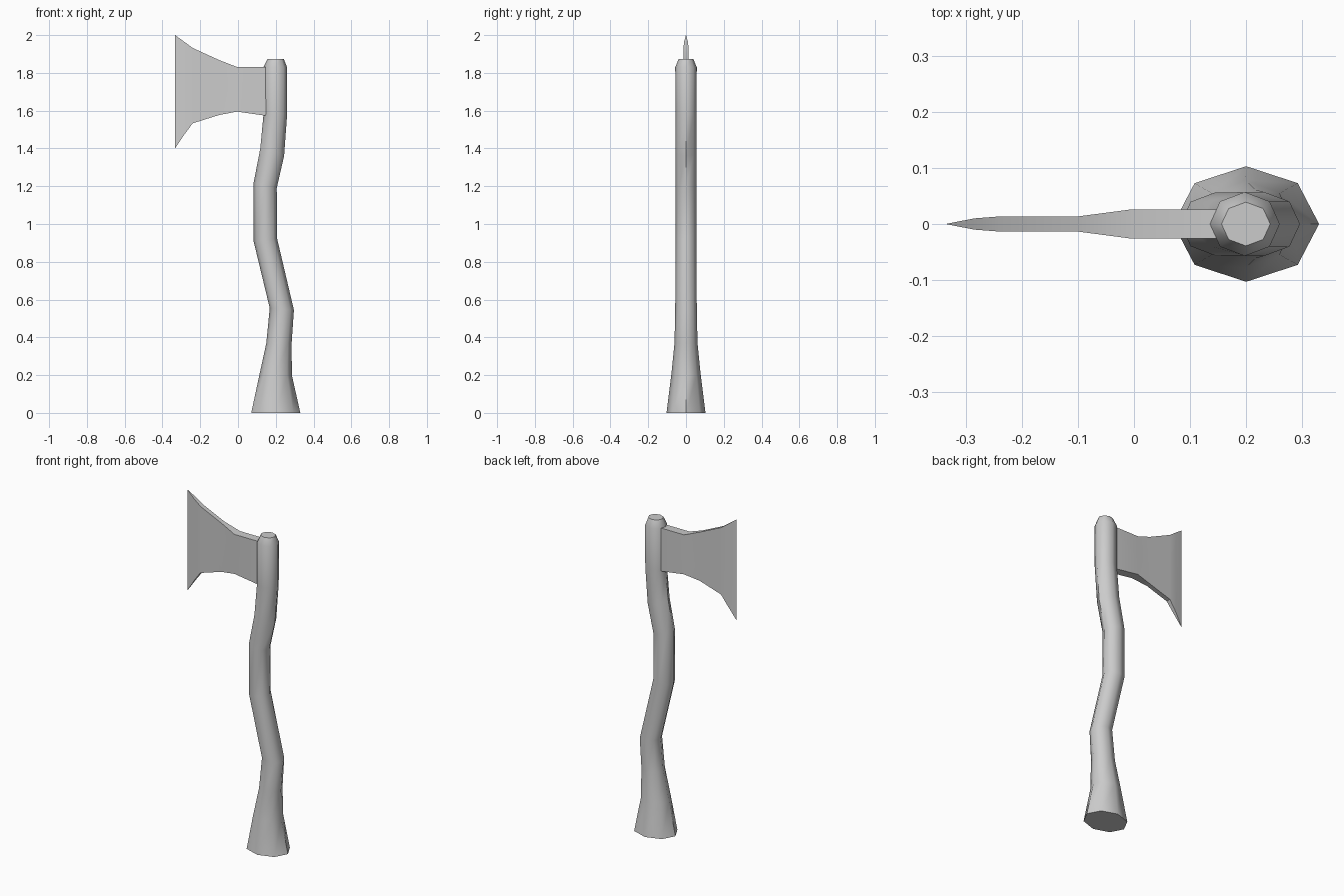
import bpy, math

if "Cube" in bpy.data.objects:
    bpy.data.objects.remove(bpy.data.objects["Cube"])


def make_object(name, rings):
    """Skin a list of equal-length vertex rings and cap both ends."""
    n = len(rings[0])
    verts = [v for ring in rings for v in ring]
    faces = [list(range(n))[::-1], list(range(len(verts) - n, len(verts)))]
    for r in range(len(rings) - 1):
        for i in range(n):
            a, b = r * n + i, r * n + (i + 1) % n
            faces.append([a, b, b + n, a + n])
    mesh = bpy.data.meshes.new(name)
    mesh.from_pydata(verts, [], faces)
    mesh.validate()
    obj = bpy.data.objects.new(name, mesh)
    bpy.context.collection.objects.link(obj)
    bpy.ops.object.select_all(action='DESELECT')
    obj.select_set(True)
    bpy.context.view_layer.objects.active = obj
    return obj


# Curved octagonal handle: z, left x, right x, half depth, tilt of the ring
handle_rings = [
    (0.00, 0.07, 0.33, 0.103, 0),
    (0.20, 0.113, 0.285, 0.078, 0),
    (0.37, 0.15, 0.284, 0.061, 0),
    (0.55, 0.168, 0.296, 0.057, -0.005),
    (0.915, 0.083, 0.207, 0.056, 0.008),
    (1.205, 0.083, 0.205, 0.056, -0.015),
    (1.38, 0.118, 0.244, 0.056, -0.02),
    (1.58, 0.135, 0.26, 0.056, 0),
    (1.83, 0.135, 0.26, 0.057, 0),
    (1.873, 0.156, 0.243, 0.039, 0),
]
rings = []
for z, x0, x1, ry, tilt in handle_rings:
    ring = []
    for i in range(8):
        a = i * math.pi / 4
        c, s = math.cos(a), math.sin(a)
        ring.append(((x0 + x1) / 2 + c * (x1 - x0) / 2, s * ry, z + tilt * c))
    rings.append(ring)
make_object("handle", rings)
bpy.ops.object.shade_smooth_by_angle(angle=math.radians(50))

# Flared blade: x, bottom z, top z, half thickness
blade_sections = [
    (-0.333, 1.40, 2.00, 0.0005),
    (-0.285, 1.472, 1.965, 0.010),
    (-0.24, 1.533, 1.932, 0.0135),
    (-0.10, 1.577, 1.868, 0.0135),
    (-0.005, 1.595, 1.831, 0.026),
    (0.15, 1.573, 1.831, 0.026),
]
make_object("blade", [[(x, -t, lo), (x, -t, hi), (x, t, hi), (x, t, lo)][::-1]
                      for x, lo, hi, t in blade_sections])
bpy.ops.object.shade_smooth_by_angle(angle=math.radians(30))
